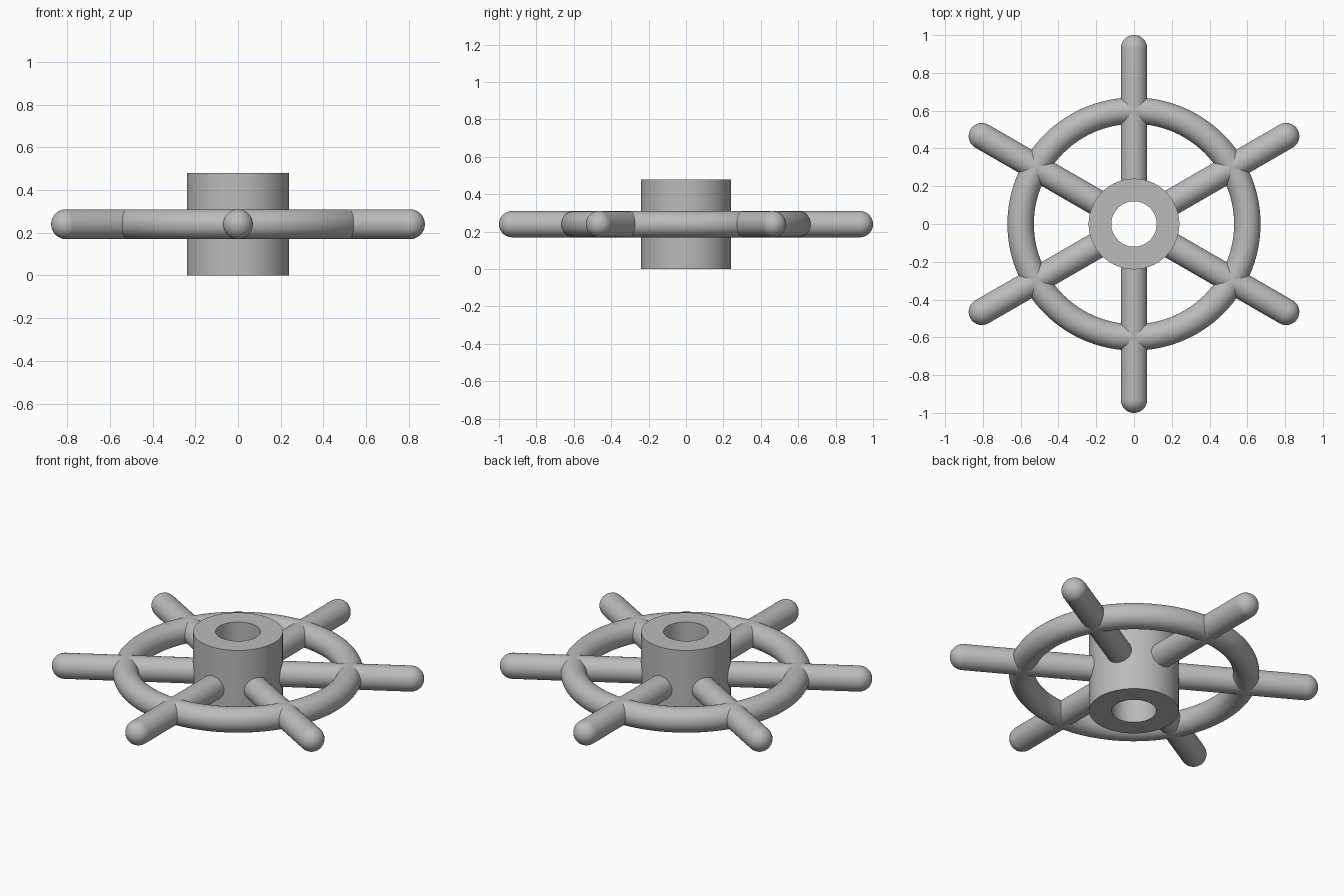
import bpy, bmesh, math
from mathutils import Matrix, Vector

HEIGHT = 0.48
MID = HEIGHT / 2
HUB_R, BORE_R = 0.24, 0.12
RIM_R, TUBE_R = 0.60, 0.07
SPOKES = 6

cube = bpy.data.objects.get("Cube")
if cube:
    bpy.data.objects.remove(cube, do_unlink=True)

grey = bpy.data.materials.new("plain grey")
grey.use_nodes = True
colour = (0.5, 0.5, 0.5, 1)
grey.diffuse_color = colour
grey.node_tree.nodes["Principled BSDF"].inputs["Base Color"].default_value = colour


def lathe(name, profile, steps, closed, matrix=Matrix()):
    """Revolve (radius, height) points around z, then place the result."""
    bm = bmesh.new()
    verts = [bm.verts.new((r, 0, z)) for r, z in profile]
    pairs = list(zip(verts, verts[1:]))
    if closed:
        pairs.append((verts[-1], verts[0]))
    edges = [bm.edges.new(p) for p in pairs]
    bmesh.ops.spin(bm, geom=verts + edges, cent=(0, 0, 0), axis=(0, 0, 1),
                   angle=math.tau, steps=steps)
    bmesh.ops.remove_doubles(bm, verts=bm.verts, dist=0.0001)
    bmesh.ops.recalc_face_normals(bm, faces=bm.faces)
    bm.transform(matrix)
    mesh = bpy.data.meshes.new(name)
    bm.to_mesh(mesh)
    bm.free()
    mesh.materials.append(grey)
    obj = bpy.data.objects.new(name, mesh)
    bpy.context.collection.objects.link(obj)
    bpy.ops.object.select_all(action='DESELECT')
    obj.select_set(True)
    bpy.context.view_layer.objects.active = obj
    bpy.ops.object.shade_smooth_by_angle(angle=math.radians(35))
    return obj


def arc(cx, cz, radius, start, end, count):
    """Points along an arc, end point left out."""
    angles = [start + (end - start) * i / count for i in range(count)]
    return [(cx + radius * math.cos(a), cz + radius * math.sin(a)) for a in angles]


# Hub with its open bore
lathe("hub", [(BORE_R, 0), (HUB_R, 0), (HUB_R, HEIGHT), (BORE_R, HEIGHT)], 96, True)

# Round rim
lathe("rim", arc(RIM_R, MID, TUBE_R, 0, math.tau, 40), 120, True)

# Round-ended spokes, rooted inside the hub wall
tip = 1 - TUBE_R
root = (HUB_R + BORE_R) / 2
spoke_profile = [(0, root), (TUBE_R, root)]
spoke_profile += arc(0, tip, TUBE_R, 0, math.pi / 2, 10) + [(0, 1)]
for i in range(SPOKES):
    angle = math.pi / 2 + i * math.tau / SPOKES
    place = (Matrix.Translation(Vector((0, 0, MID)))
             @ Matrix.Rotation(angle, 4, 'Z')
             @ Matrix.Rotation(math.pi / 2, 4, 'Y'))
    lathe(f"spoke_{i + 1}", spoke_profile, 40, False, place)
